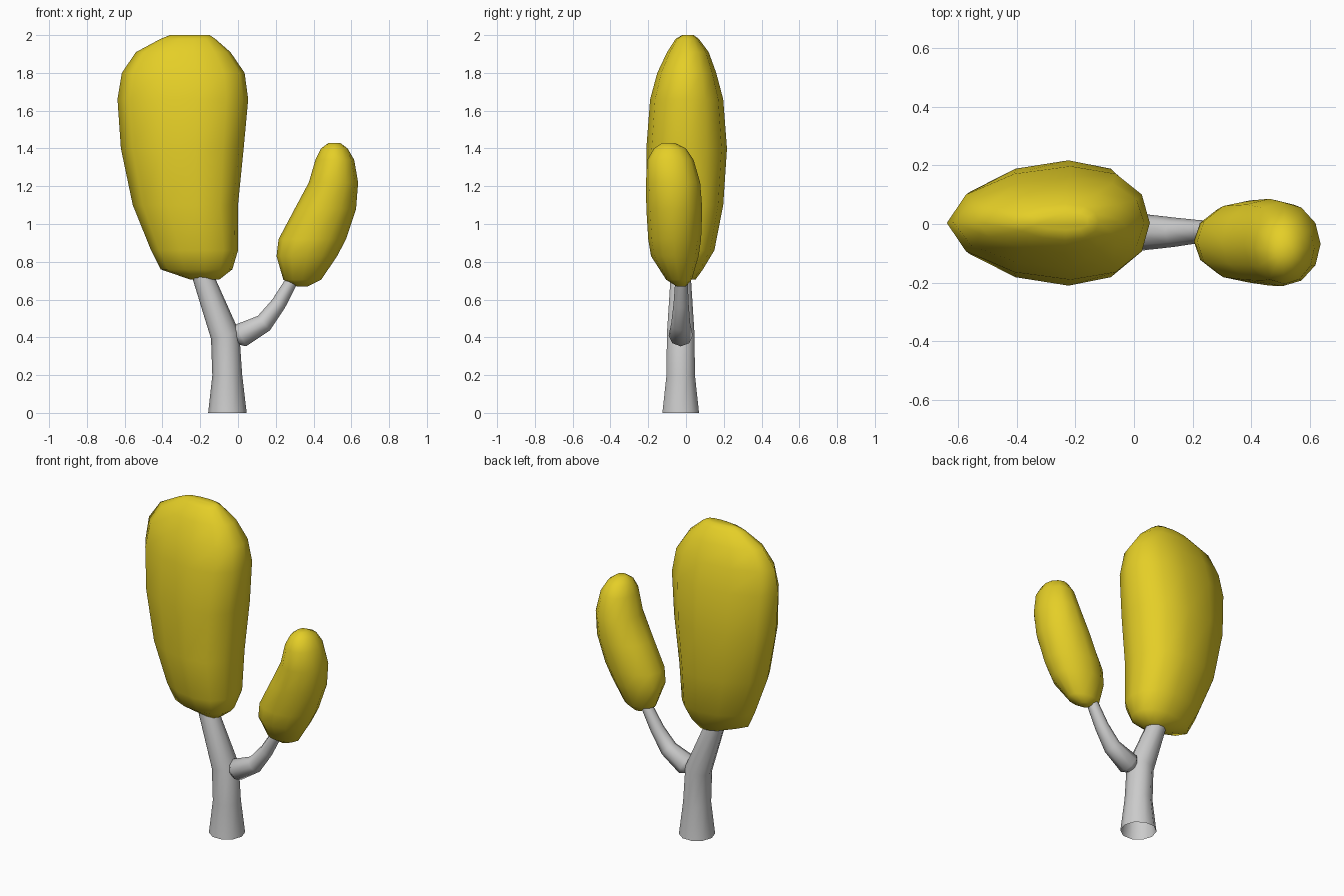
import bpy, bmesh, math
from mathutils import Vector

if "Cube" in bpy.data.objects:
    bpy.data.objects.remove(bpy.data.objects["Cube"])


def loft(name, rings, cap_start=True, cap_end=True, color=None):
    """Skin a list of point rings into a smooth shaded object."""
    bm = bmesh.new()
    loops = [[bm.verts.new(p) for p in ring] for ring in rings]
    for lo, hi in zip(loops, loops[1:]):
        n = len(lo)
        for i in range(n):
            bm.faces.new((lo[i], lo[(i + 1) % n], hi[(i + 1) % n], hi[i]))
    if cap_start:
        bm.faces.new(loops[0][::-1])
    if cap_end:
        bm.faces.new(loops[-1])
    for f in bm.faces:
        f.smooth = True
    mesh = bpy.data.meshes.new(name)
    bm.to_mesh(mesh)
    bm.free()
    obj = bpy.data.objects.new(name, mesh)
    bpy.context.collection.objects.link(obj)
    if color:
        mat = bpy.data.materials.new(name + "_color")
        mat.diffuse_color = color
        mat.use_nodes = True
        mat.node_tree.nodes["Principled BSDF"].inputs["Base Color"].default_value = mat.diffuse_color
        mesh.materials.append(mat)
    return obj


def tube_rings(stations, sides=10):
    """Rings square to a path in the xz plane; station = x, y, z, radius."""
    pts = [Vector(s[:3]) for s in stations]
    rings = []
    for i, s in enumerate(stations):
        t = (pts[min(i + 1, len(pts) - 1)] - pts[max(i - 1, 0)]).normalized()
        if s[2] == 0:
            t = Vector((0, 0, 1))
        v = Vector((0, 1, 0))
        u = v.cross(t).normalized()
        rings.append([pts[i] + s[3] * (u * math.cos(a) + v * math.sin(a))
                      for a in (2 * math.pi * k / sides for k in range(sides))])
    return rings


def crown_rings(levels, skew=0.0, sides=12):
    """Level egg-shaped rings; level = z, left, right, front, back."""
    rings = []
    for z, xl, xr, yf, yb in levels:
        cx, rx, cy, ry = (xl + xr) / 2, (xr - xl) / 2, (yf + yb) / 2, (yb - yf) / 2
        rings.append([(cx + rx * (math.cos(a) + skew * math.sin(a) ** 2),
                       cy + ry * math.sin(a), z)
                      for a in (2 * math.pi * k / sides for k in range(sides))])
    return rings


YELLOW = (0.78, 0.62, 0.02, 1)

# trunk, open at the foot
loft("trunk", tube_rings([
    (-0.056, -0.028, 0.0, 0.102), (-0.057, -0.028, 0.2, 0.079),
    (-0.068, -0.028, 0.41, 0.077), (-0.185, -0.028, 0.72, 0.056),
    (-0.21, -0.028, 0.79, 0.05)]), cap_start=False)

# side branch
loft("branch", tube_rings([
    (-0.018, -0.028, 0.40, 0.038), (0.015, -0.028, 0.41, 0.064),
    (0.137, -0.028, 0.475, 0.050), (0.215, -0.026, 0.578, 0.040),
    (0.285, -0.024, 0.70, 0.033), (0.32, -0.03, 0.76, 0.03)], 8))

# large crown
loft("large_crown", crown_rings([
    (0.705, -0.25, -0.10, -0.07, 0.05), (0.76, -0.41, -0.03, -0.14, 0.09),
    (0.86, -0.46, 0.0, -0.185, 0.15), (1.10, -0.557, 0.0, -0.205, 0.197),
    (1.40, -0.62, 0.03, -0.21, 0.217), (1.66, -0.638, 0.054, -0.19, 0.197),
    (1.80, -0.615, 0.035, -0.152, 0.16), (1.91, -0.54, -0.04, -0.10, 0.12),
    (1.98, -0.41, -0.12, -0.055, 0.068), (2.0, -0.36, -0.15, -0.02, 0.04)],
    skew=0.22), color=YELLOW)

# small leaning crown
loft("small_crown", crown_rings([
    (0.67, 0.31, 0.37, -0.05, 0.0), (0.705, 0.24, 0.44, -0.105, 0.03),
    (0.83, 0.204, 0.525, -0.185, 0.067), (0.92, 0.215, 0.572, -0.20, 0.08),
    (1.08, 0.30, 0.625, -0.21, 0.086), (1.22, 0.375, 0.636, -0.212, 0.075),
    (1.34, 0.41, 0.615, -0.205, 0.04), (1.40, 0.44, 0.58, -0.17, 0.0),
    (1.43, 0.48, 0.54, -0.125, -0.06)]), color=YELLOW)
